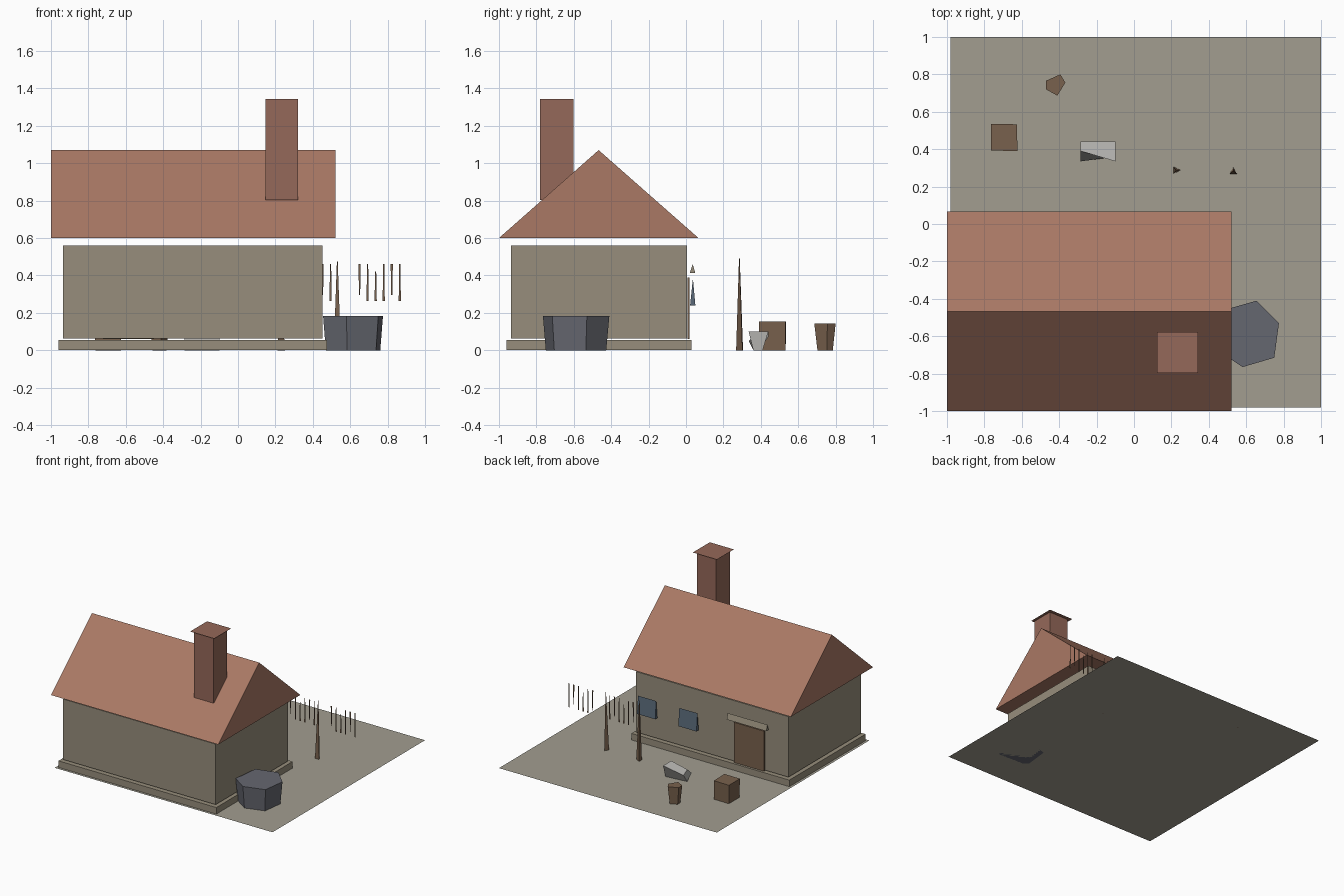
import bpy

if "Cube" in bpy.data.objects:
    bpy.data.objects.remove(bpy.data.objects["Cube"])


def material(name, rgb):
    m = bpy.data.materials.new(name)
    m.diffuse_color = (*rgb, 1)
    m.use_nodes = True
    m.node_tree.nodes["Principled BSDF"].inputs["Base Color"].default_value = m.diffuse_color
    return m


EARTH = material("earth", (0.36, 0.34, 0.28))
PLASTER = material("plaster", (0.31, 0.27, 0.20))
TILE = material("tile", (0.40, 0.19, 0.13))
BRICK = material("brick", (0.30, 0.14, 0.10))
WOOD = material("wood", (0.19, 0.12, 0.075))
GLASS = material("glass", (0.10, 0.14, 0.19))
SLATE = material("slate", (0.13, 0.135, 0.16))
STONE = material("stone", (0.45, 0.44, 0.42))


def add(name, verts, faces, mat):
    me = bpy.data.meshes.new(name)
    me.from_pydata(verts, [], faces)
    me.materials.append(mat)
    ob = bpy.data.objects.new(name, me)
    bpy.context.collection.objects.link(ob)
    return ob


def loft(name, a, b, mat):
    """Closed solid between two matching rings of points."""
    n = len(a)
    sides = [(i, (i + 1) % n, n + (i + 1) % n, n + i) for i in range(n)]
    return add(name, a + b, [tuple(reversed(range(n))), tuple(range(n, 2 * n))] + sides, mat)


def box(name, x0, x1, y0, y1, z0, z1, mat):
    ring = [(x0, y0), (x1, y0), (x1, y1), (x0, y1)]
    return loft(name, [(*p, z0) for p in ring], [(*p, z1) for p in ring], mat)


def prism_x(name, x0, x1, profile, mat):
    """Extrude a (y, z) profile along x."""
    return loft(name, [(x0, *p) for p in profile], [(x1, *p) for p in profile], mat)


def tapered(name, ring, z0, z1, base_scale, mat):
    """Upright block whose base is a shrunken copy of its top outline."""
    cx = sum(p[0] for p in ring) / len(ring)
    cy = sum(p[1] for p in ring) / len(ring)
    low = [(cx + (x - cx) * base_scale, cy + (y - cy) * base_scale, z0) for x, y in ring]
    return loft(name, low, [(x, y, z1) for x, y in ring], mat)


# Yard
add("yard", [(-.98, -.98, 0), (1, -.98, 0), (1, 1, 0), (-.98, 1, 0)], [(0, 1, 2, 3)], EARTH)

# House body
box("plinth", -.96, .475, -.96, .03, .001, .055, PLASTER)
box("walls", -.935, .452, -.935, .005, .063, .56, PLASTER)
prism_x("roof", -1, .52, [(-1, .6), (.067, .6), (-.467, 1.07)], TILE)

# Chimney with a thin flat cap
box("chimney", .148, .322, -.78, -.602, .803, 1.342, BRICK)
add("chimney_cap", [(.123, -.797, 1.345), (.342, -.797, 1.345),
                    (.342, -.577, 1.345), (.123, -.577, 1.345)], [(0, 1, 2, 3)], BRICK)

# Back wall: door, lintel and wedge shaped windows
box("door", -.723, -.45, .007, .02, .06, .39, WOOD)
prism_x("door_lintel", -.765, -.405, [(.02, .412), (.05, .412), (.036, .46)], PLASTER)
for i, x in enumerate((-.13, .245)):
    prism_x(f"window_{i + 1}", x, x + .165, [(.022, .24), (.05, .24), (.037, .385)], GLASS)

# Fence: two three-sided posts and two runs of thin hanging slats
posts = [([(.212, .27), (.25, .288), (.212, .305)], .49),
         ([(.512, .268), (.55, .268), (.531, .302)], .475)]
for i, (ring, top) in enumerate(posts):
    cx = sum(p[0] for p in ring) / 3
    tip = [(cx + (x - cx) * .12, .285 + (y - .285) * .12, top) for x, y in ring]
    loft(f"fence_post_{i + 1}", [(x, y, 0) for x, y in ring], tip, WOOD)
for run, start in enumerate((.28, .65)):
    for i in range(6):
        x = start + i * .043
        wb, wt = ((.006, .003), (.003, .006))[i in (0, 4)]
        z0 = .295 if i in (0, 4) else .262
        z1 = .42 if i == 2 else .46
        add(f"fence_slat_{run + 1}_{i + 1}",
            [(x - wb, .284, z0), (x + wb, .284, z0), (x + wt, .284, z1), (x - wt, .284, z1)],
            [(0, 1, 2, 3)], WOOD)

# Yard objects
tapered("boulder", [(.75, -.715), (.775, -.53), (.655, -.41), (.48, -.46),
                    (.455, -.68), (.58, -.765)], 0, .182, .91, SLATE)
tapered("bucket", [(-.394, .80), (-.47, .766), (-.47, .72), (-.41, .686),
                   (-.367, .756)], 0, .143, .72, WOOD)
tapered("crate", [(-.765, .393), (-.623, .39), (-.626, .533), (-.765, .535)], 0, .153, .97, WOOD)
loft("stone_block", [(-.285, .39, 0), (-.285, .44, .07), (-.285, .39, .1), (-.285, .335, .05)],
     [(-.1, .41, 0), (-.1, .44, .1), (-.1, .335, .1), (-.1, .36, 0)], STONE)
